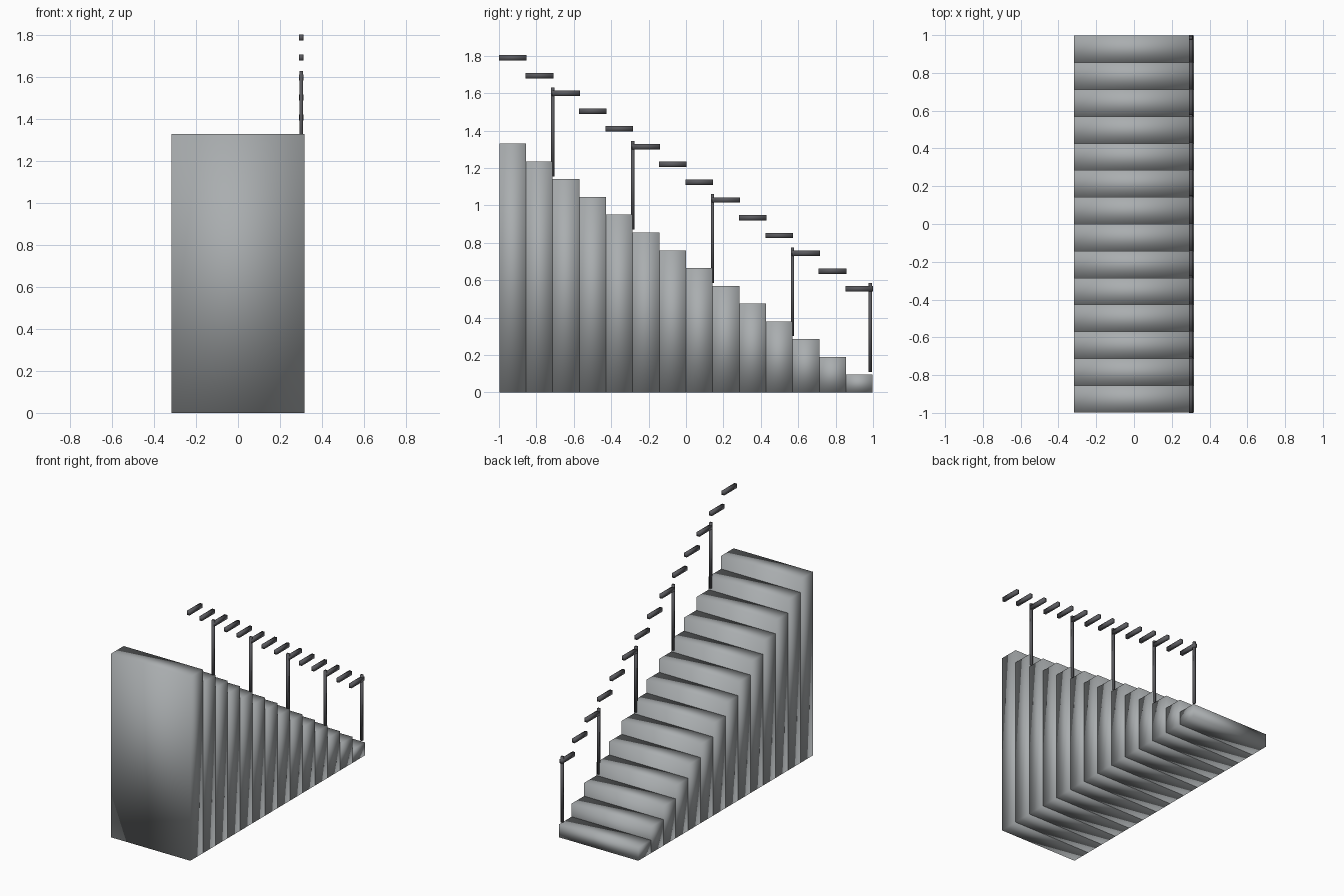
import bpy

cube = bpy.data.objects.get("Cube")
if cube:
    bpy.data.objects.remove(cube, do_unlink=True)

STEPS = 14
TREAD, RISE, WIDTH = 0.1425, 0.095, 0.634
BACK = -STEPS * TREAD / 2      # y of the tall end
RAIL_X = 0.301


def make_material(name, color):
    mat = bpy.data.materials.new(name)
    mat.use_nodes = True
    mat.diffuse_color = color
    bsdf = next(n for n in mat.node_tree.nodes if n.type == 'BSDF_PRINCIPLED')
    bsdf.inputs["Base Color"].default_value = color
    bsdf.inputs["Roughness"].default_value = 0.8
    return mat


def box(name, center, size, mat):
    """Soft-shaded block: edges share one averaged normal."""
    bpy.ops.mesh.primitive_cube_add(size=1, location=center)
    obj = bpy.context.object
    obj.name = name
    obj.data.name = name
    obj.scale = size
    bpy.ops.object.transform_apply(location=False, rotation=False, scale=True)
    bpy.ops.object.shade_smooth()
    obj.data.materials.append(mat)
    return obj


concrete = make_material("concrete grey", (0.40, 0.42, 0.43, 1))
metal = make_material("dark metal", (0.10, 0.10, 0.11, 1))


def tread_top(i):
    return (STEPS - i) * RISE


# Solid steps, each with its own handrail segment
for i in range(STEPS):
    y = BACK + (i + 0.5) * TREAD
    top = tread_top(i)
    box(f"step_{i + 1}", (0, y, top / 2), (WIDTH, TREAD, top), concrete)
    box(f"handrail_{i + 1}", (RAIL_X, y, top + 0.459),
        (0.021, 0.148, 0.029), metal)

# Posts at every third riser, plus one at the foot
posts = [(BACK + i * TREAD, tread_top(i)) for i in range(2, STEPS, 3)]
posts[-1:] = [posts[-1], (-BACK - 0.012, RISE)]
for n, (y, base) in enumerate(posts, 1):
    box(f"rail_post_{n}", (RAIL_X, y, base + 0.253),
        (0.017, 0.017, 0.475), metal)
